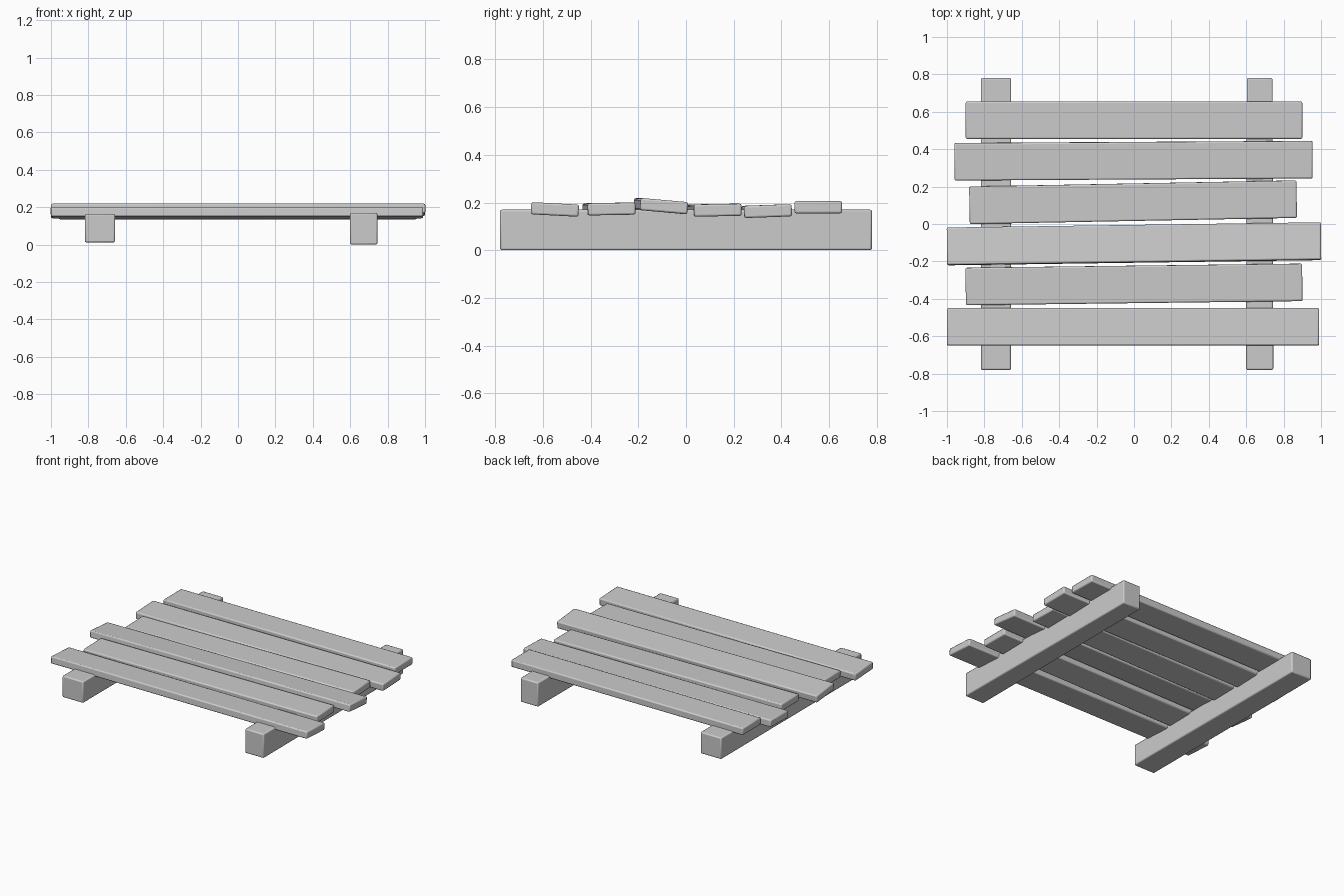
import bpy
from math import radians, atan2
from mathutils import Euler

if "Cube" in bpy.data.objects:
    bpy.data.objects.remove(bpy.data.objects["Cube"])


def board(name, center, size, tilt=0.0, yaw=0.0, bevel=0.008):
    """Bevelled timber: tilt rolls about its length (x), yaw swings it about z."""
    bpy.ops.mesh.primitive_cube_add(size=1, location=center)
    ob = bpy.context.object
    ob.name = name
    for v in ob.data.vertices:
        v.co = [c * s for c, s in zip(v.co, size)]
    ob.rotation_euler = Euler((radians(tilt), 0, yaw))
    mod = ob.modifiers.new("worn_edges", "BEVEL")
    mod.width = bevel
    mod.segments = 2
    bpy.ops.object.shade_smooth_by_angle(angle=radians(35))
    return ob


# Deck planks: x min, x max, centre y at left end, centre y at right end, centre z, tilt
planks = [
    (-1.00, 0.99, -0.55, -0.55, 0.171, -3.0),
    (-0.90, 0.90, -0.334, -0.312, 0.173, 1.0),
    (-1.00, 1.00, -0.120, -0.092, 0.185, -5.0),
    (-0.88, 0.87, 0.100, 0.133, 0.168, 1.0),
    (-0.96, 0.955, 0.333, 0.344, 0.164, 2.0),
    (-0.90, 0.90, 0.555, 0.555, 0.180, 0.0),
]
for i, (x0, x1, yl, yr, z, tilt) in enumerate(planks, 1):
    board(f"plank_{i}", ((x0 + x1) / 2, (yl + yr) / 2, z),
          (x1 - x0, 0.2, 0.051), tilt, atan2(yr - yl, x1 - x0))

# Support beams running front to back
board("left_beam", (-0.738, 0, 0.0875), (0.162, 1.56, 0.151))
right = board("right_beam", (0.672, 0, 0.085), (0.146, 1.56, 0.17))

# Right beam narrows slightly toward the back
for v in right.data.vertices:
    if v.co.y > 0:
        v.co.x *= 0.94
